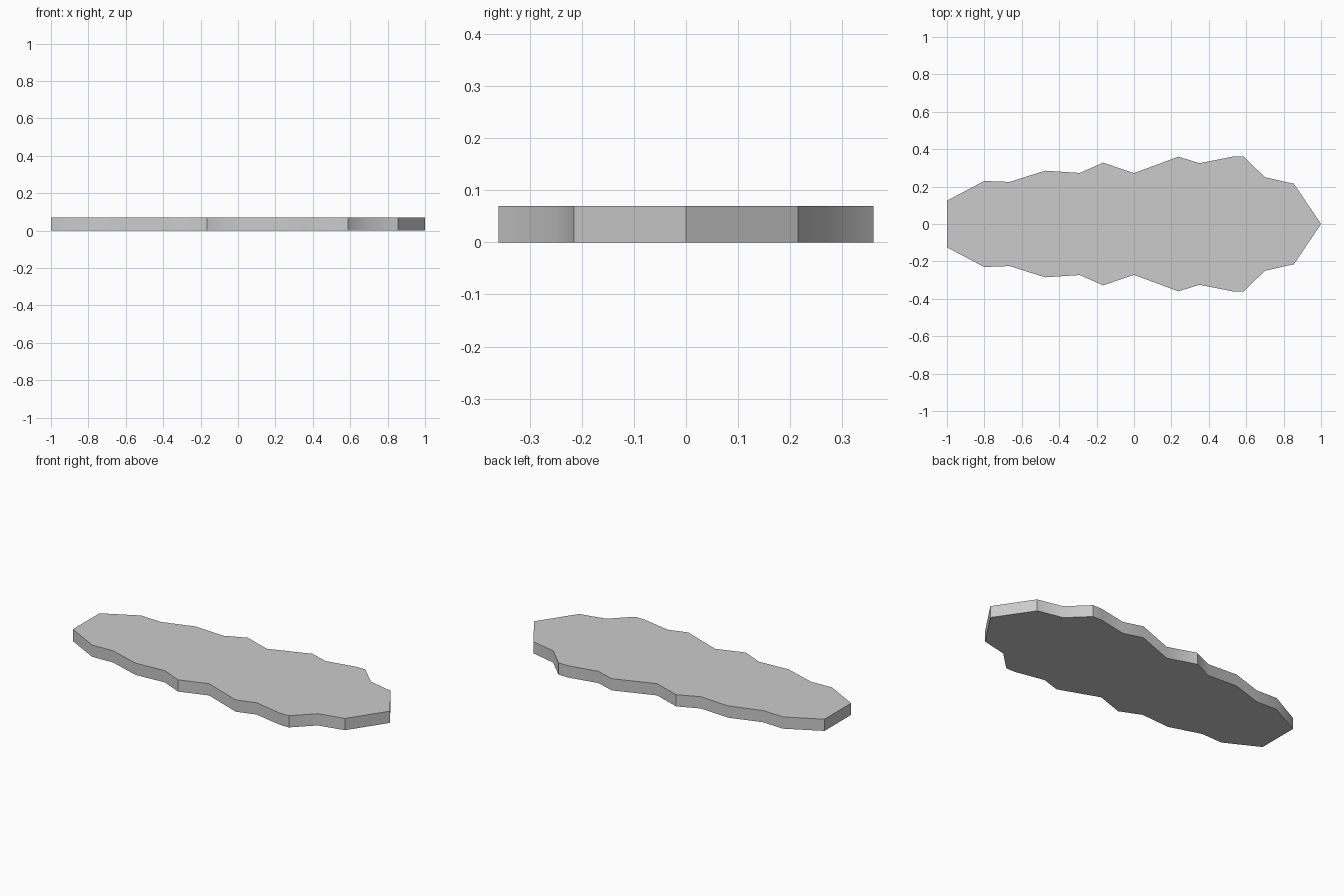
import bpy, bmesh, math

if "Cube" in bpy.data.objects:
    bpy.data.objects.remove(bpy.data.objects["Cube"])

THICKNESS = 0.07

# Half outline from the blunt end to the pointed tip
half = [(-1, 0.125), (-0.80, 0.23), (-0.665, 0.225), (-0.475, 0.285),
        (-0.29, 0.273), (-0.165, 0.328), (0, 0.272), (0.237, 0.36),
        (0.35, 0.325), (0.525, 0.36), (0.587, 0.36), (0.70, 0.25),
        (0.855, 0.215)]
outline = [(x, -y) for x, y in half] + [(1, 0)] + half[::-1]

# Extrude the mirrored outline into a flat slab
bm = bmesh.new()
base = bm.faces.new([bm.verts.new((x, y, 0)) for x, y in outline])
ext = bmesh.ops.extrude_face_region(bm, geom=[base], use_keep_orig=True)
top = [v for v in ext["geom"] if isinstance(v, bmesh.types.BMVert)]
bmesh.ops.translate(bm, verts=top, vec=(0, 0, THICKNESS))
bmesh.ops.recalc_face_normals(bm, faces=bm.faces)

mesh = bpy.data.meshes.new("leaf_slab")
bm.to_mesh(mesh)
bm.free()
slab = bpy.data.objects.new("leaf_slab", mesh)
bpy.context.collection.objects.link(slab)

# Soft shading round the rim, crisp at the sharp corners
bpy.context.view_layer.objects.active = slab
slab.select_set(True)
bpy.ops.object.shade_smooth_by_angle(angle=math.radians(40))
